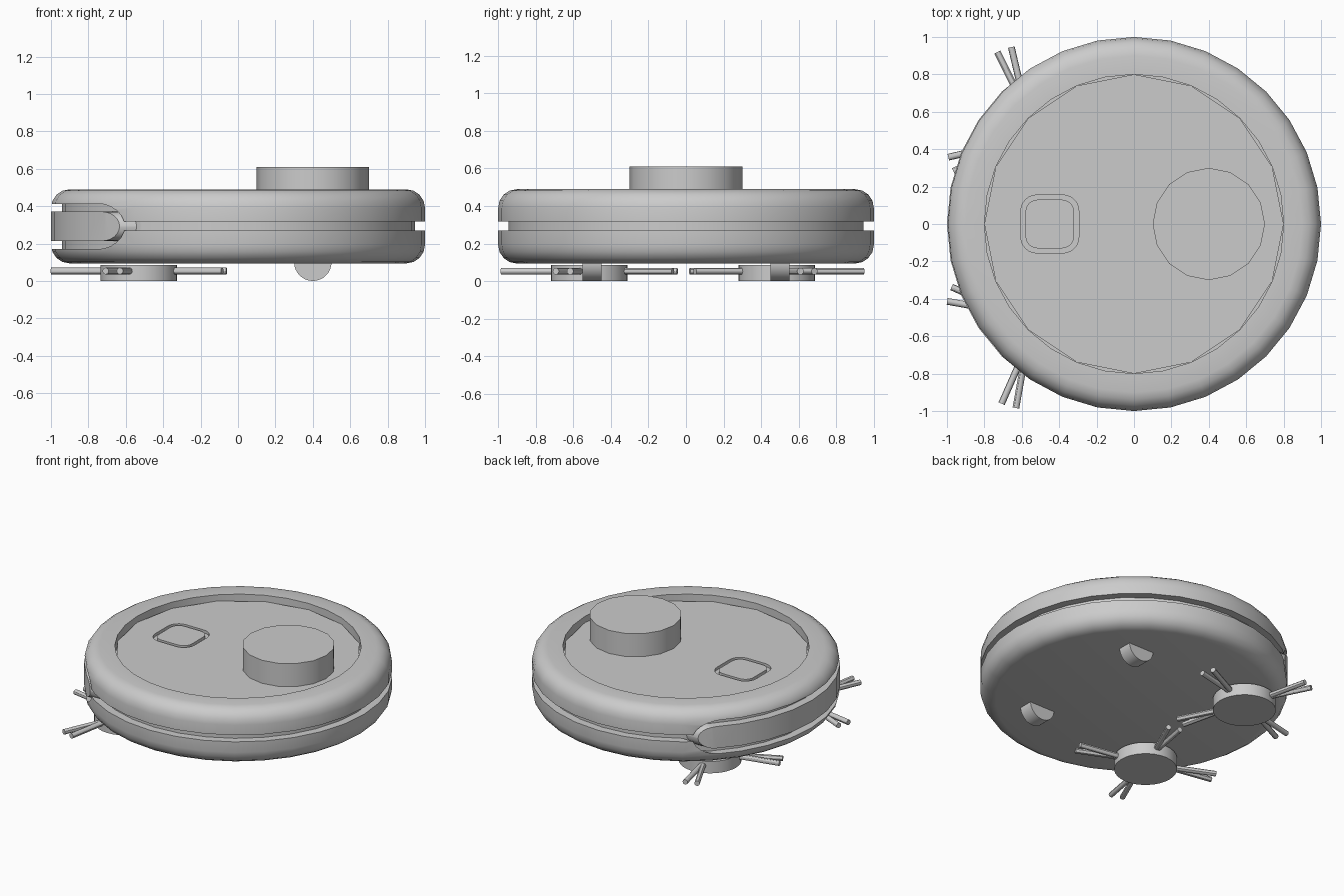
import bpy, bmesh
from math import sin, cos, pi, radians
from mathutils import Vector

if "Cube" in bpy.data.objects:
    bpy.data.objects.remove(bpy.data.objects["Cube"])

MID = 0.292  # height of the middle of the body


def make(name, verts, faces):
    me = bpy.data.meshes.new(name)
    me.from_pydata(verts, [], faces)
    bm = bmesh.new()
    bm.from_mesh(me)
    bmesh.ops.recalc_face_normals(bm, faces=bm.faces)
    bm.to_mesh(me)
    bm.free()
    ob = bpy.data.objects.new(name, me)
    bpy.context.collection.objects.link(ob)
    return ob


def loft(name, rings):
    """Skin equal-length rings and cap both ends."""
    n = len(rings[0])
    verts = [v for r in rings for v in r]
    faces = [(a * n + i, a * n + (i + 1) % n, (a + 1) * n + (i + 1) % n, (a + 1) * n + i)
             for a in range(len(rings) - 1) for i in range(n)]
    faces += [tuple(range(n)), tuple(range(len(verts) - n, len(verts)))]
    return make(name, verts, faces)


def lathe(name, profile, n, x=0, y=0):
    return loft(name, [[(x + r * cos(2 * pi * i / n), y + r * sin(2 * pi * i / n), z)
                        for i in range(n)] for r, z in profile])


def rod(name, p, q, r, n):
    p, q = Vector(p), Vector(q)
    rot = (q - p).to_track_quat('Z', 'Y')
    ring = [rot @ Vector((r * cos(2 * pi * i / n), r * sin(2 * pi * i / n), 0)) for i in range(n)]
    return loft(name, [[p + v for v in ring], [q + v for v in ring]])


def rounded_rect(hw, hh, r, steps=6):
    pts = []
    for k, (sx, sy) in enumerate([(1, 1), (-1, 1), (-1, -1), (1, -1)]):
        for i in range(steps + 1):
            a = (k + i / steps) * pi / 2
            pts.append((sx * (hw - r) + r * cos(a), sy * (hh - r) + r * sin(a)))
    return pts


def boolean(ob, cutter, op, remove=True):
    m = ob.modifiers.new("cut", 'BOOLEAN')
    m.object, m.operation, m.solver = cutter, op, 'EXACT'
    bpy.context.view_layer.objects.active = ob
    bpy.ops.object.modifier_apply(modifier=m.name)
    if remove:
        bpy.data.objects.remove(cutter)


def side_pill(name, half_len, r):
    """Pill outline seen from the side, extruded along x."""
    pts = rounded_rect(half_len, r, r * 0.999)
    return loft(name, [[(x, y, MID + z) for y, z in pts] for x in (-1.2, -0.4)])


def square_plug(name, half, r, z0, z1):
    pts = rounded_rect(half, half, r)
    return loft(name, [[(-0.45 + x, y, z) for x, y in pts] for z in (z0, z1)])


# Body: rounded disc with a side groove and a recessed top
R = 0.1
steps = [i * pi / 8 for i in range(5)]
profile = [(1 - R + R * sin(a), 0.094 + R - R * cos(a)) for a in steps]
profile += [(1, 0.27), (0.945, 0.27), (0.945, 0.318), (1, 0.318)]
profile += [(1 - R + R * cos(a), 0.49 - R + R * sin(a)) for a in steps]
profile += [(0.8, 0.49), (0.8, 0.415)]
body = lathe("body", profile, 32)

# Slot around the left side, and the bumper window sitting in it
slot = side_pill("slot_cutter", 0.79, 0.12)
boolean(slot, lathe("slot_core", [(0.942, 0.05), (0.942, 0.55)], 32), 'DIFFERENCE')
boolean(body, slot, 'DIFFERENCE')
window = side_pill("sensor_window", 0.768, 0.078)
boolean(window, lathe("window_shell", [(1, 0.05), (1, 0.55)], 32), 'INTERSECT')
boolean(window, lathe("window_core", [(0.935, 0.05), (0.935, 0.55)], 32), 'DIFFERENCE')

# Top plate with a button in a narrow gap
plate = lathe("top_plate", [(0.8, 0.41), (0.8, 0.445)], 16)
boolean(plate, square_plug("button_cutter", 0.155, 0.085, 0.425, 0.5), 'DIFFERENCE')
square_plug("button", 0.13, 0.065, 0.42, 0.445)

# Sensor turret
lathe("sensor_turret", [(0.3, 0.43), (0.3, 0.61)], 16, x=0.4)

# Drive wheels
for side, s in (("front", -1), ("back", 1)):
    rod(side + "_wheel", (0.4, s * 0.45, 0.1), (0.4, s * 0.55, 0.1), 0.1, 32)

# Side brushes: a hub with four pairs of splayed bristles
for side, cy, turn in (("front", -0.515, 73), ("back", 0.483, 20)):
    lathe(side + "_brush_hub", [(0.204, 0), (0.204, 0.085)], 32, x=-0.53, y=cy)
    for k in range(4):
        a = radians(turn + 90 * k)
        d, t = Vector((cos(a), sin(a), 0)), Vector((-sin(a), cos(a), 0))
        c = Vector((-0.53, cy, 0.053))
        for j, s in enumerate((-1, 1)):
            rod(f"{side}_bristle_{k}_{j}", c + d * 0.16 + t * 0.002 * s,
                c + d * 0.478 + t * 0.04 * s, 0.018, 12)

# Smooth shading with sharp edges kept
bpy.ops.object.select_all(action='SELECT')
bpy.context.view_layer.objects.active = body
bpy.ops.object.shade_smooth_by_angle()
